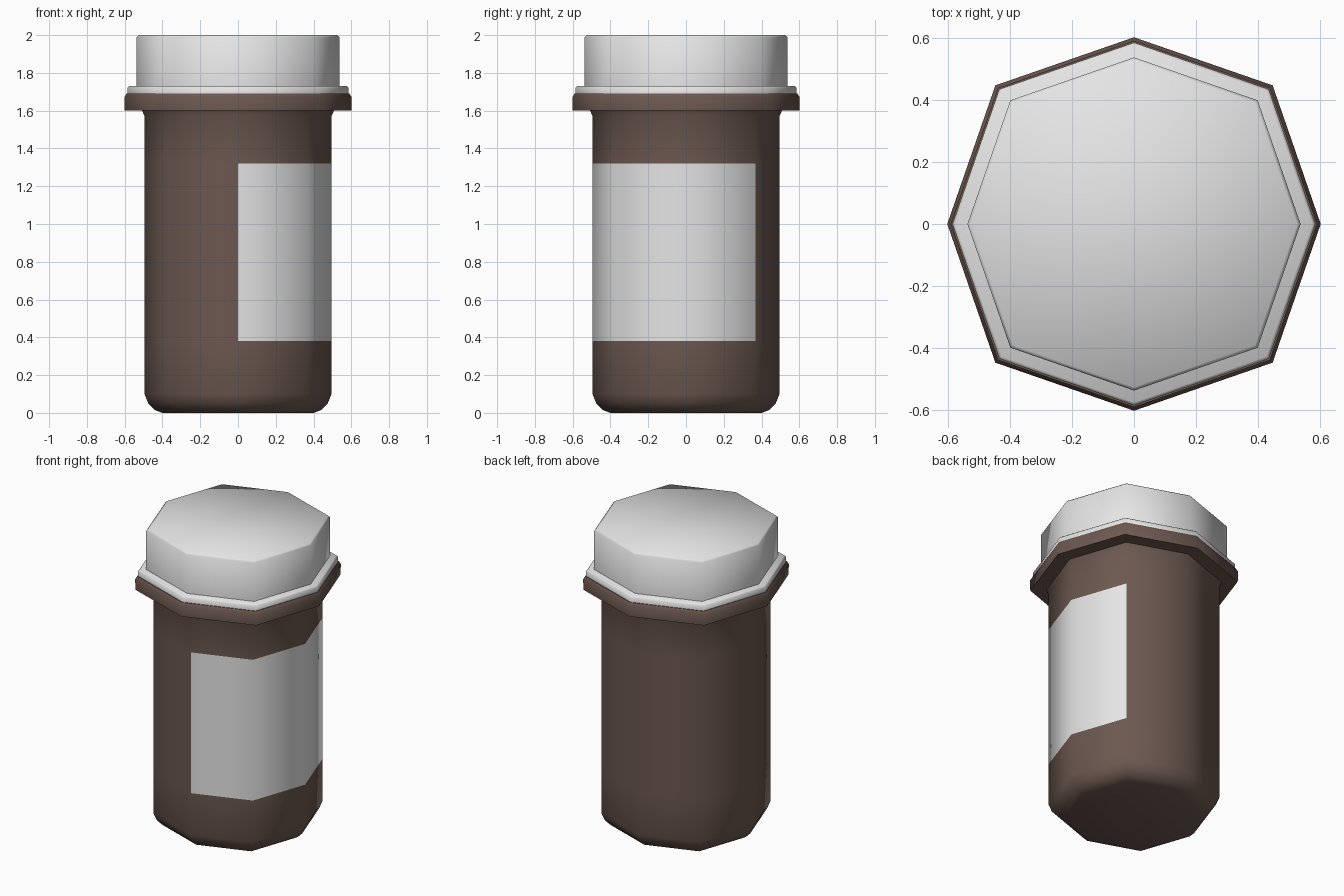
import bpy
import bmesh
import math

cube = bpy.data.objects.get("Cube")
if cube:
    bpy.data.objects.remove(cube, do_unlink=True)

SIDES = 8
DIAGONAL = 1.05  # diagonal corners sit a little further out


def make_material(name, color):
    mat = bpy.data.materials.new(name)
    mat.use_nodes = True
    mat.diffuse_color = color
    mat.node_tree.nodes["Principled BSDF"].inputs["Base Color"].default_value = color
    return mat


brown = make_material("brown", (0.15, 0.098, 0.08, 1))
white = make_material("white", (0.78, 0.78, 0.78, 1))


def ring(bm, radius, z):
    verts = []
    for i in range(SIDES):
        a = math.tau * i / SIDES
        r = radius * (DIAGONAL if i % 2 else 1)
        verts.append(bm.verts.new((r * math.cos(a), r * math.sin(a), z)))
    return verts


def turned(name, profile, materials, rule=None):
    """Skin octagonal rings along a (radius, z) profile and cap both ends."""
    bm = bmesh.new()
    rings = [ring(bm, r, z) for r, z in profile]
    for low, high in zip(rings, rings[1:]):
        for i in range(SIDES):
            j = (i + 1) % SIDES
            bm.faces.new((low[i], low[j], high[j], high[i]))
    bm.faces.new(rings[0][::-1])
    bm.faces.new(rings[-1])
    bm.normal_update()
    if rule:
        for face in bm.faces:
            face.material_index = int(rule(face.calc_center_median()))
    mesh = bpy.data.meshes.new(name)
    bm.to_mesh(mesh)
    bm.free()
    obj = bpy.data.objects.new(name, mesh)
    bpy.context.collection.objects.link(obj)
    for mat in materials:
        mesh.materials.append(mat)
    bpy.ops.object.select_all(action="DESELECT")
    obj.select_set(True)
    bpy.context.view_layer.objects.active = obj
    bpy.ops.object.shade_smooth_by_angle(angle=math.radians(60))
    return obj


def on_label(c):
    # Three neighbouring walls: both front-left ones and the one behind them
    return 0.38 < c.z < 1.32 and c.x > 0.1 and c.y < 0.3


# Bottle with rounded base, slightly flared neck and inset label faces
turned("bottle_body",
       [(0.40, 0), (0.44, 0.015), (0.475, 0.05), (0.495, 0.10),
        (0.495, 0.38), (0.495, 1.32), (0.495, 1.57), (0.51, 1.605)],
       [brown, white], on_label)

# Wide collar around the neck
turned("collar",
       [(0.48, 1.60), (0.60, 1.60), (0.602, 1.67), (0.59, 1.69)],
       [brown])

# Cap rim and cap
turned("cap_rim",
       [(0.585, 1.688), (0.585, 1.722), (0.575, 1.73)],
       [white])
turned("cap",
       [(0.537, 1.72), (0.537, 1.988), (0.526, 2.0)],
       [white])
